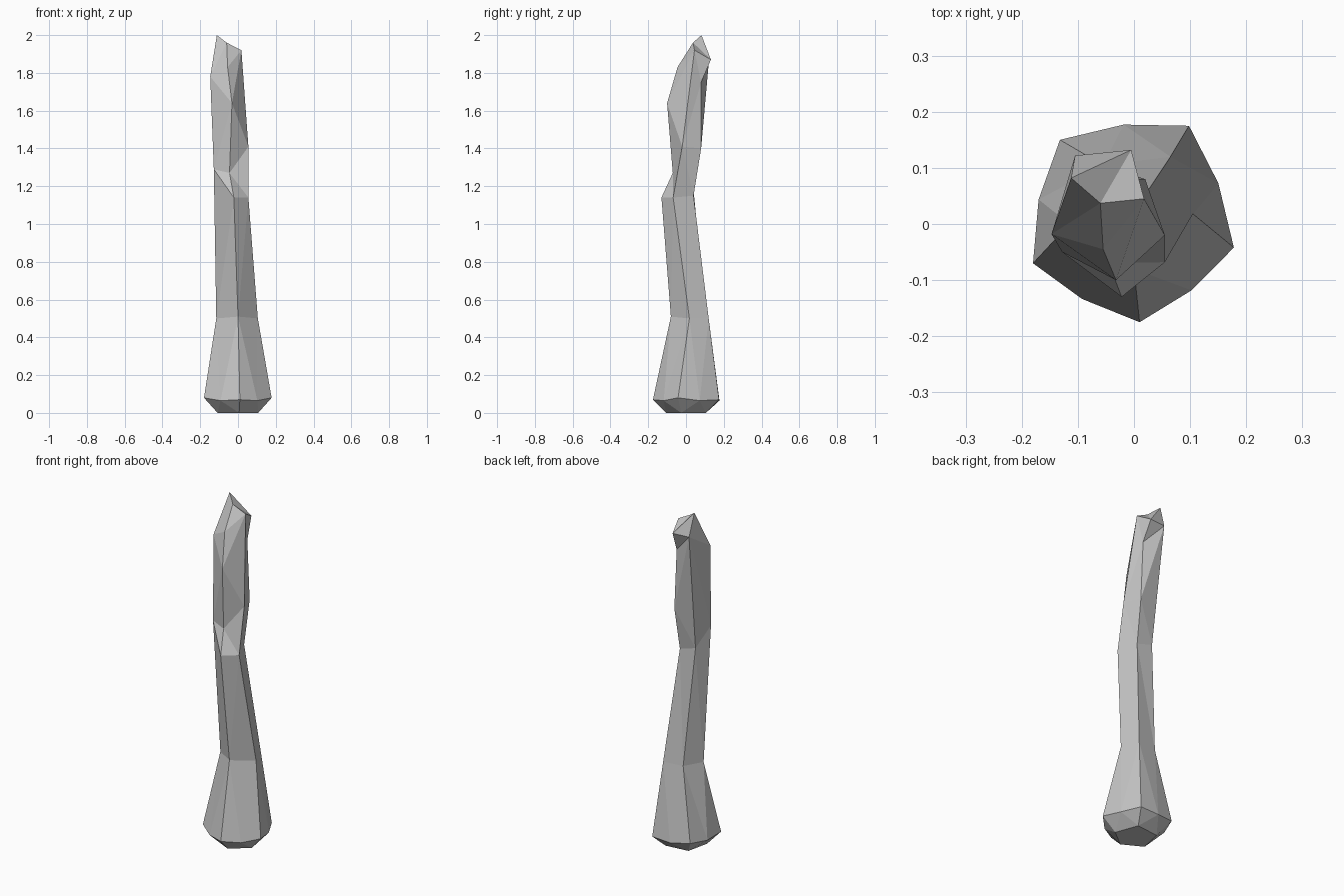
import bpy
import bmesh
from mathutils import Vector

# Remove the default object
default_cube = bpy.data.objects.get("Cube")
if default_cube:
    bpy.data.objects.remove(default_cube, do_unlink=True)

UNIT = 0.01  # ridge points are given in hundredths

# Five crooked ridges, counter-clockwise, each listed from the base upward
front = [(1, -17.5, 7), (0, -8, 51), (-2.2, -13, 114), (-4.5, -7, 127),
         (-3.2, -10, 164), (-5.5, -4.5, 183), (-6, 3.7, 196)]
right_side = [(17.8, -4.2, 8), (10.5, 1.8, 50), (5.5, -6.8, 114),
              (5.5, -2, 141), (1.8, 4.5, 192)]
back_right = [(9.8, 17.5, 7), (6.5, 12, 50), (1.2, 4, 115), (2, 8, 140),
              (0.5, 8, 175), (-0.5, 13.2, 187)]
back_left = [(-13.2, 15, 8), (-5.5, 10.5, 50), (-9, 4, 118),
             (-10.5, 12.2, 187)]
left_side = [(-18, -7, 8), (-11.5, 0, 50), (-12.8, -5, 129),
             (-14.7, -1.8, 178), (-11.2, 8.2, 200)]

bm = bmesh.new()


def make_vert(point):
    return bm.verts.new(Vector(point) * UNIT)


def stitch(ridge_a, ridge_b):
    """Join two neighbouring ridges with triangles along the shorter diagonals."""
    i = j = 0
    while i < len(ridge_a) - 1 or j < len(ridge_b) - 1:
        a, b = ridge_a[i], ridge_b[j]
        next_a = ridge_a[i + 1] if i < len(ridge_a) - 1 else None
        next_b = ridge_b[j + 1] if j < len(ridge_b) - 1 else None
        length_a = (next_a.co - b.co).length if next_a else float("inf")
        length_b = (next_b.co - a.co).length if next_b else float("inf")
        if length_a <= length_b:
            bm.faces.new((a, b, next_a))
            i += 1
        else:
            bm.faces.new((a, b, next_b))
            j += 1


ridges = [[make_vert(point) for point in ridge]
          for ridge in (front, right_side, back_right, back_left, left_side)]

# Small flat foot under the widest ring
foot = []
for ridge in ridges:
    base = ridge[0].co
    foot.append(bm.verts.new((base.x * 0.6, base.y * 0.6, 0)))
bm.faces.new(list(reversed(foot)))

# Walls, with a bulging point halfway between neighbouring ridges at the base
for index, ridge_a in enumerate(ridges):
    following = (index + 1) % len(ridges)
    ridge_b = ridges[following]
    a, b = ridge_a[0], ridge_b[0]
    middle = (a.co + b.co) / 2
    bulge = bm.verts.new((middle.x * 1.09, middle.y * 1.09, middle.z - UNIT))
    foot_a, foot_b = foot[index], foot[following]
    for triangle in ((a, bulge, ridge_a[1]), (bulge, b, ridge_b[1]),
                     (bulge, ridge_b[1], ridge_a[1]),
                     (foot_a, bulge, a), (foot_a, foot_b, bulge),
                     (foot_b, b, bulge)):
        bm.faces.new(triangle)
    stitch(ridge_a[1:], ridge_b[1:])

# Slanted, pointed cap
tip_front, tip_right, tip_back, tip_rear_left, peak = [r[-1] for r in ridges]
bm.faces.new((tip_front, tip_right, tip_back))
bm.faces.new((tip_front, tip_back, peak))
bm.faces.new((tip_back, tip_rear_left, peak))

bmesh.ops.recalc_face_normals(bm, faces=bm.faces)
mesh = bpy.data.meshes.new("stone_pillar")
bm.to_mesh(mesh)
bm.free()
pillar = bpy.data.objects.new("stone_pillar", mesh)
bpy.context.collection.objects.link(pillar)

# Plain grey stone
stone = bpy.data.materials.new("grey_stone")
stone.use_nodes = True
grey = (0.55, 0.55, 0.55, 1)
stone.diffuse_color = grey
for node in stone.node_tree.nodes:
    if node.type == "BSDF_PRINCIPLED":
        node.inputs["Base Color"].default_value = grey
mesh.materials.append(stone)
